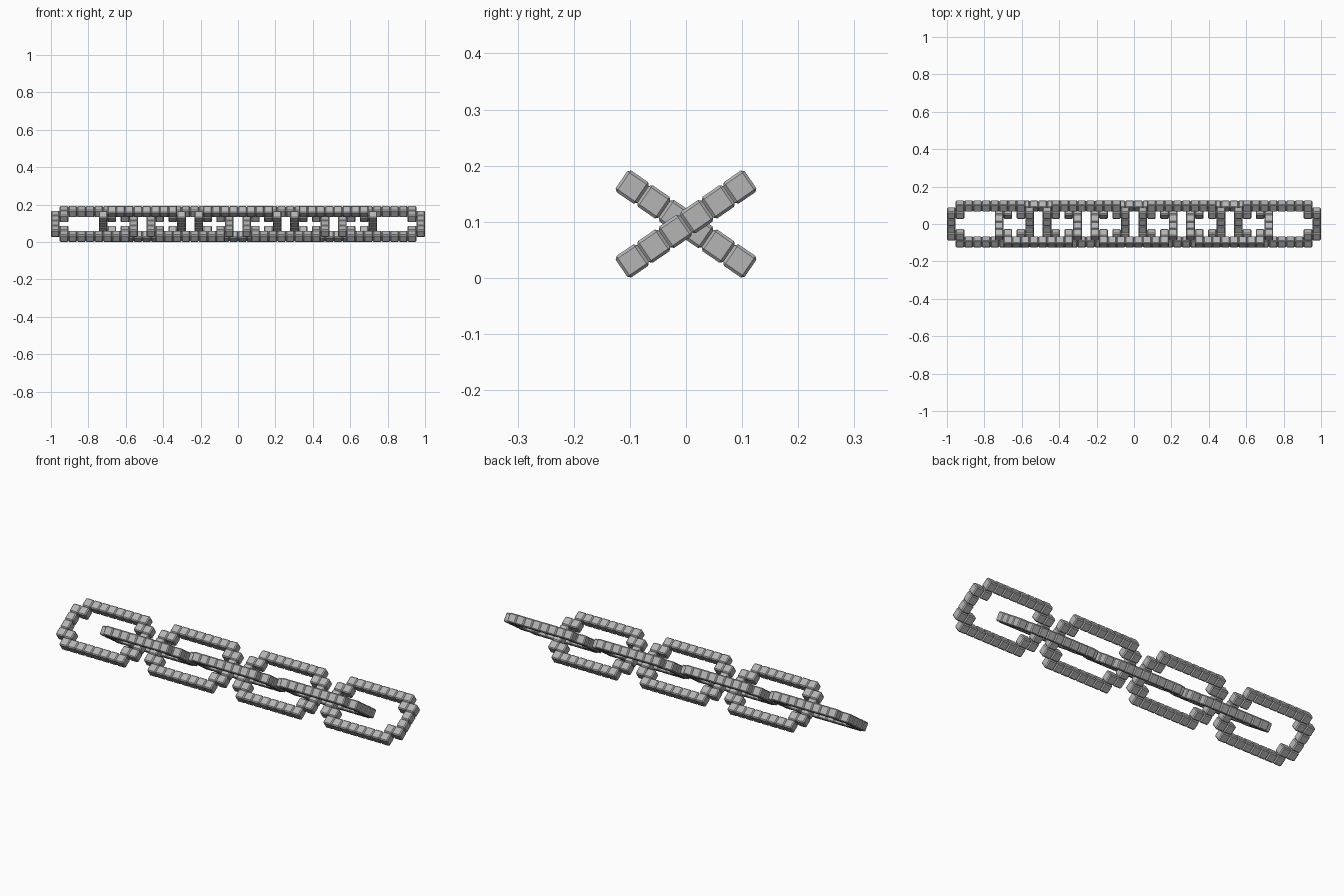
import bpy
import bmesh
from math import radians
from mathutils import Matrix, Vector

cube = bpy.data.objects.get("Cube")
if cube:
    bpy.data.objects.remove(cube, do_unlink=True)

P = 2 / 43              # block pitch
TILT = radians(34.5)    # lean of each link about the chain axis
CENTRE_Z = 0.096

steel = bpy.data.materials.new("grey_metal")
steel.use_nodes = True
GREY = (0.46, 0.46, 0.46, 1)
steel.diffuse_color = GREY
bsdf = steel.node_tree.nodes["Principled BSDF"]
bsdf.inputs["Base Color"].default_value = GREY
bsdf.inputs["Roughness"].default_value = 0.6


def link_cells():
    """Block positions of one link: long sides, stepped corners, end bars."""
    cells = []
    for side in (-1, 1):
        cells += [(i - 3.5, side * 2.5) for i in range(8)]
        for end in (-1, 1):
            cells.append((end * 3.5, side * 1.5))
            cells += [(end * 4.5, side * s) for s in (0.5, 1.5)]
    return cells


# One link mesh of chamfered blocks, shared by every link
bm = bmesh.new()
for x, y in link_cells():
    bmesh.ops.create_cube(bm, size=P, matrix=Matrix.Translation(Vector((x * P, y * P, 0))))
bmesh.ops.bevel(bm, geom=bm.edges[:], offset=0.005, segments=1, affect='EDGES')
mesh = bpy.data.meshes.new("chain_link")
bm.to_mesh(mesh)
bm.free()
mesh.materials.append(steel)

# Seven interlocked links with alternating lean
for n in range(7):
    link = bpy.data.objects.new(f"chain_link_{n + 1}", mesh)
    link.location = ((n - 3) * 5.5 * P, 0, CENTRE_Z)
    link.rotation_euler.x = TILT if n % 2 == 0 else -TILT
    bpy.context.collection.objects.link(link)
